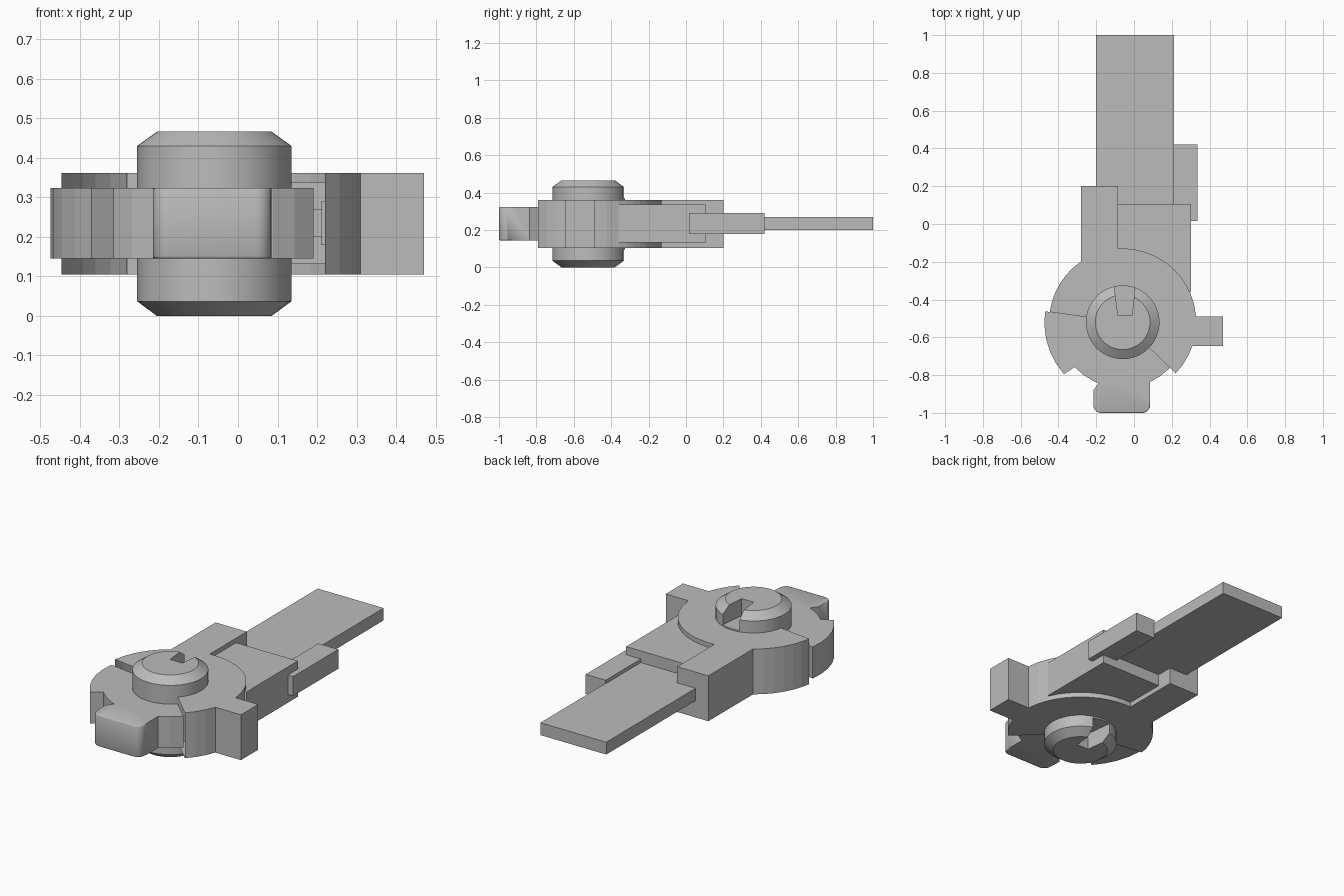
import bpy, bmesh, math

old = bpy.data.objects.get("Cube")
if old:
    bpy.data.objects.remove(old, do_unlink=True)

CX, CY = -0.06, -0.52      # axis of the pivot pin

grey = bpy.data.materials.new("plain grey")
grey.use_nodes = True
grey.diffuse_color = (0.5, 0.5, 0.5, 1)
grey.node_tree.nodes["Principled BSDF"].inputs["Base Color"].default_value = (0.5, 0.5, 0.5, 1)


def polar(r, deg):
    a = math.radians(deg)
    return (CX + r * math.cos(a), CY + r * math.sin(a))


def arc(r, a, b, step=10):
    n = max(1, round(abs(b - a) / step))
    return [polar(r, a + (b - a) * i / n) for i in range(n + 1)]


def finish(name, bm, smooth=None):
    mesh = bpy.data.meshes.new(name)
    bm.to_mesh(mesh)
    bm.free()
    ob = bpy.data.objects.new(name, mesh)
    bpy.context.collection.objects.link(ob)
    mesh.materials.append(grey)
    if smooth:
        bpy.ops.object.select_all(action='DESELECT')
        ob.select_set(True)
        bpy.context.view_layer.objects.active = ob
        bpy.ops.object.shade_smooth_by_angle(angle=math.radians(smooth))
    return ob


def prism(pts, z0, z1, open_sides=(), banded=(), band=(0, 0)):
    """Extrude a counter-clockwise outline; open sides get no wall,
    banded sides only get wall above and below the band."""
    bm = bmesh.new()

    def ring(z):
        return [bm.verts.new((x, y, z)) for x, y in pts]

    low, high = ring(z0), ring(z1)
    bm.faces.new(high)
    bm.faces.new(low[::-1])
    mid_low, mid_high = (ring(band[0]), ring(band[1])) if banded else (low, high)
    n = len(pts)
    for i in range(n):
        j = (i + 1) % n
        if i in open_sides:
            continue
        pairs = [(low, mid_low), (mid_high, high)] if i in banded else [(low, high)]
        for a, b in pairs:
            bm.faces.new((a[i], a[j], b[j], b[i]))
    for v in [v for v in bm.verts if not v.link_faces]:
        bm.verts.remove(v)
    return bm


def box(x0, x1, y0, y1):
    return [(x0, y0), (x1, y0), (x1, y1), (x0, y1)]


# Main housing: hollow disc sector with a side tooth and a back lug
tooth_arc = arc(0.39, -44, -18.7, 8)
tooth = [(0.47, -0.645), (0.47, -0.49)]
side_arc = arc(0.39, 4.4, 24)
back_arc = arc(0.39, 24, 93.7, 7)
lug = [(-0.085, 0.2), (-0.28, 0.2)]
left_arc = arc(0.39, 124.5, 172, 8)
outline = [(CX, CY)] + tooth_arc + tooth + side_arc + back_arc[1:] + lug + left_arc
start = len(tooth_arc) + len(tooth) + len(side_arc)
banded = range(start, start + len(back_arc) - 1)
finish("housing", prism(outline, 0.105, 0.362, (0, len(outline) - 1),
                        banded, (0.133, 0.336)))

# Thinner rotor sector showing in the housing's opening
rotor = [(CX, CY)] + arc(0.415, 172, 221.5) + arc(0.348, 223, 316)
finish("rotor", prism(rotor, 0.145, 0.324))

# Rounded knob at the front of the rotor
bm = prism([(-0.215, -1), (0.085, -1), (0.085, -0.82), (-0.17, -0.82),
            (-0.215, -0.88)], 0.145, 0.324)
corners = [e for e in bm.edges
           if all(v.co.y < -0.99 for v in e.verts)
           and abs(e.verts[0].co.z - e.verts[1].co.z) > 0.1]
bmesh.ops.bevel(bm, geom=corners, offset=0.04, segments=5, profile=0.5, affect='EDGES')
rims = [e for e in bm.edges if abs(e.verts[0].co.z - e.verts[1].co.z) < 0.001
        and all(v.co.y < -0.95 for v in e.verts) and e.calc_face_angle(0) > 1]
bmesh.ops.bevel(bm, geom=rims, offset=0.006, segments=2, profile=0.5, affect='EDGES')
finish("knob", bm, 50)

# Sleeve, side slider and blade reaching to the back
finish("sleeve", prism(box(-0.085, 0.302, -0.36, 0.105), 0.133, 0.336, (0,)))
finish("slider", prism(box(0.21, 0.335, 0.015, 0.42), 0.18, 0.29))
finish("blade", prism(box(-0.2, 0.213, 0.0, 1.0), 0.2, 0.27))

# Pivot pin with chamfered ends
bm = bmesh.new()
profile = [(0.145, 0), (0.195, 0.037), (0.195, 0.43), (0.145, 0.466)]
rings = [[bm.verts.new((*polar(r, i * 7.5), z)) for i in range(48)] for r, z in profile]
for a, b in zip(rings, rings[1:]):
    for i in range(48):
        j = (i + 1) % 48
        bm.faces.new((a[i], a[j], b[j], b[i]))
bm.faces.new(rings[0][::-1])
bm.faces.new(rings[-1])
pin = finish("pivot_pin", bm)

# Tapered slot cut in both ends of the pin
slot = [(-0.085, -0.485), (-0.01, -0.485), (0.008, -0.3), (-0.108, -0.3)]
cutters = []
for z0, z1 in ((0.37, 0.55), (-0.1, 0.096)):
    cutter = finish("slot_cutter", prism(slot, z0, z1))
    cutter.hide_render = True
    cutters.append(cutter)
    mod = pin.modifiers.new("slot", 'BOOLEAN')
    mod.operation = 'DIFFERENCE'
    mod.solver = 'EXACT'
    mod.object = cutter
graph = bpy.context.evaluated_depsgraph_get()
cut_mesh = bpy.data.meshes.new_from_object(pin.evaluated_get(graph))
pin.modifiers.clear()
pin.data = cut_mesh
for cutter in cutters:
    bpy.data.objects.remove(cutter, do_unlink=True)
bpy.ops.object.select_all(action='DESELECT')
pin.select_set(True)
bpy.context.view_layer.objects.active = pin
bpy.ops.object.shade_smooth_by_angle(angle=math.radians(25))
